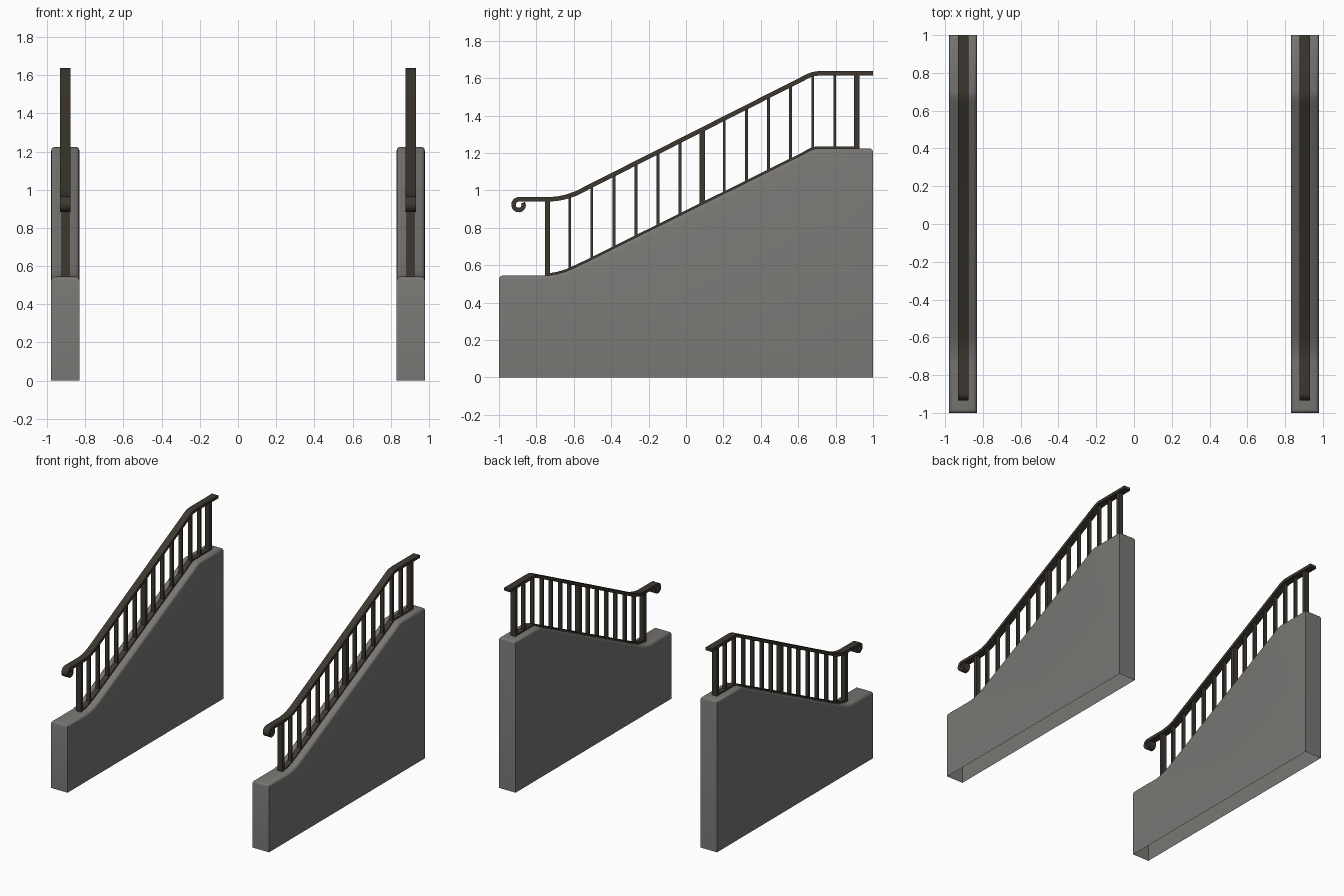
import bpy, bmesh, math
from mathutils import Vector

if "Cube" in bpy.data.objects:
    bpy.data.objects.remove(bpy.data.objects["Cube"])

CX = 0.905  # centre line of the right-hand side


def material(name, rgb):
    m = bpy.data.materials.new(name)
    m.diffuse_color = (*rgb, 1)
    m.use_nodes = True
    m.node_tree.nodes["Principled BSDF"].inputs["Base Color"].default_value = m.diffuse_color
    return m


STONE = material("grey stone", (0.19, 0.185, 0.175))
IRON = material("dark bronze", (0.048, 0.040, 0.030))


def finish(name, bm, mat, angle=35):
    """Turn a bmesh into an object mirrored to the other side."""
    bmesh.ops.recalc_face_normals(bm, faces=bm.faces)
    me = bpy.data.meshes.new(name)
    bm.to_mesh(me)
    bm.free()
    me.materials.append(mat)
    ob = bpy.data.objects.new(name, me)
    bpy.context.collection.objects.link(ob)
    ob.modifiers.new("mirror", 'MIRROR').use_mirror_merge = False
    bpy.ops.object.select_all(action='DESELECT')
    ob.select_set(True)
    bpy.context.view_layer.objects.active = ob
    bpy.ops.object.shade_smooth_by_angle(angle=math.radians(angle))
    return ob


def ribbon(name, path, width, thick):
    """Flat bar swept along a (y, z) path with mitred joints."""
    pts = [Vector(p) for p in path]
    bm = bmesh.new()
    rings = []
    for i, p in enumerate(pts):
        a = (p - pts[i - 1]).normalized() if i else None
        b = (pts[i + 1] - p).normalized() if i < len(pts) - 1 else None
        t = ((a or b) + (b or a)).normalized()
        n = Vector((-t.y, t.x)) * thick / 2 / max(0.5, t.dot(a or b))
        rings.append([bm.verts.new((CX + sx * width / 2, p.x + s * n.x, p.y + s * n.y))
                      for sx, s in ((-1, -1), (1, -1), (1, 1), (-1, 1))])
    for r, q in zip(rings, rings[1:]):
        for k in range(4):
            bm.faces.new((r[k], r[(k + 1) % 4], q[(k + 1) % 4], q[k]))
    bm.faces.new(rings[0])
    bm.faces.new(rings[-1])
    return finish(name, bm, IRON)


def height(path, y):
    """Height of a path at y (path ordered by y)."""
    for (y0, z0), (y1, z1) in zip(path, path[1:]):
        if y0 <= y <= y1:
            return z0 + (z1 - z0) * (y - y0) / (y1 - y0)
    return path[-1][1]


# Stone side wall: open-bottomed profile with rounded top edges
top = [(-1, .545), (-.74, .545), (-.69, .553), (-.64, .568), (-.59, .590), (-.54, .614),
       (.62, 1.190), (.65, 1.207), (.675, 1.219), (.70, 1.225), (1, 1.225)]
bm = bmesh.new()
upper = [[bm.verts.new((CX + s * .074, y, z)) for y, z in top] for s in (-1, 1)]
lower = [[bm.verts.new((CX + s * .074, y, 0)) for y in (-1, 1)] for s in (-1, 1)]
for u, l in zip(upper, lower):
    bm.faces.new([l[0]] + u + [l[1]])
for i in range(len(top) - 1):
    bm.faces.new((upper[0][i], upper[1][i], upper[1][i + 1], upper[0][i + 1]))
for e in (0, -1):
    bm.faces.new((lower[0][e], lower[1][e], upper[1][e], upper[0][e]))
bmesh.ops.recalc_face_normals(bm, faces=bm.faces)
rim = [e for e in bm.edges if len(e.link_faces) == 2 and e.calc_face_angle() > 1
       and all(v.co.z > .1 for v in e.verts)]
bmesh.ops.bevel(bm, geom=rim, offset=.02, segments=3, profile=.5, affect='EDGES')
finish("side_wall", bm, STONE)

# Handrail ending in a curled scroll
rail = [(-.86, .953), (-.72, .953), (-.68, .957), (-.64, .966), (-.59, .983),
        (.63, 1.600), (.655, 1.613), (.68, 1.622), (.71, 1.626), (1, 1.626)]
scroll = []
for i in range(19):
    a = math.radians(90 + 300 * i / 18)
    r = .031 - .007 * i / 18
    scroll.append((-.893 + r * math.cos(a), .922 + r * math.sin(a)))
ribbon("handrail", scroll[::-1] + rail, .056, .024)

# Thin bottom rail lying on the wall
base = [(y, z + .004) for y, z in top[1:-1]] + [(.925, 1.229)]
ribbon("bottom_rail", base, .042, .014)

# Thick posts and thin balusters, cut to the slope at both ends
bars = [(-.74 + .1181 * i, i % 7 == 0) for i in range(15)]
for name, thick_bar, wx, wy in (("posts", True, .042, .028), ("balusters", False, .03, .015)):
    bm = bmesh.new()
    for y, is_post in bars:
        if is_post != thick_bar:
            continue
        v = [bm.verts.new((CX + sx * wx / 2, y + sy * wy / 2, height(p, y + sy * wy / 2)))
             for p in (top, rail) for sx, sy in ((-1, -1), (1, -1), (1, 1), (-1, 1))]
        for f in ((0, 1, 2, 3), (4, 5, 6, 7), (0, 1, 5, 4), (1, 2, 6, 5), (2, 3, 7, 6), (3, 0, 4, 7)):
            bm.faces.new([v[k] for k in f])
    finish(name, bm, IRON)
